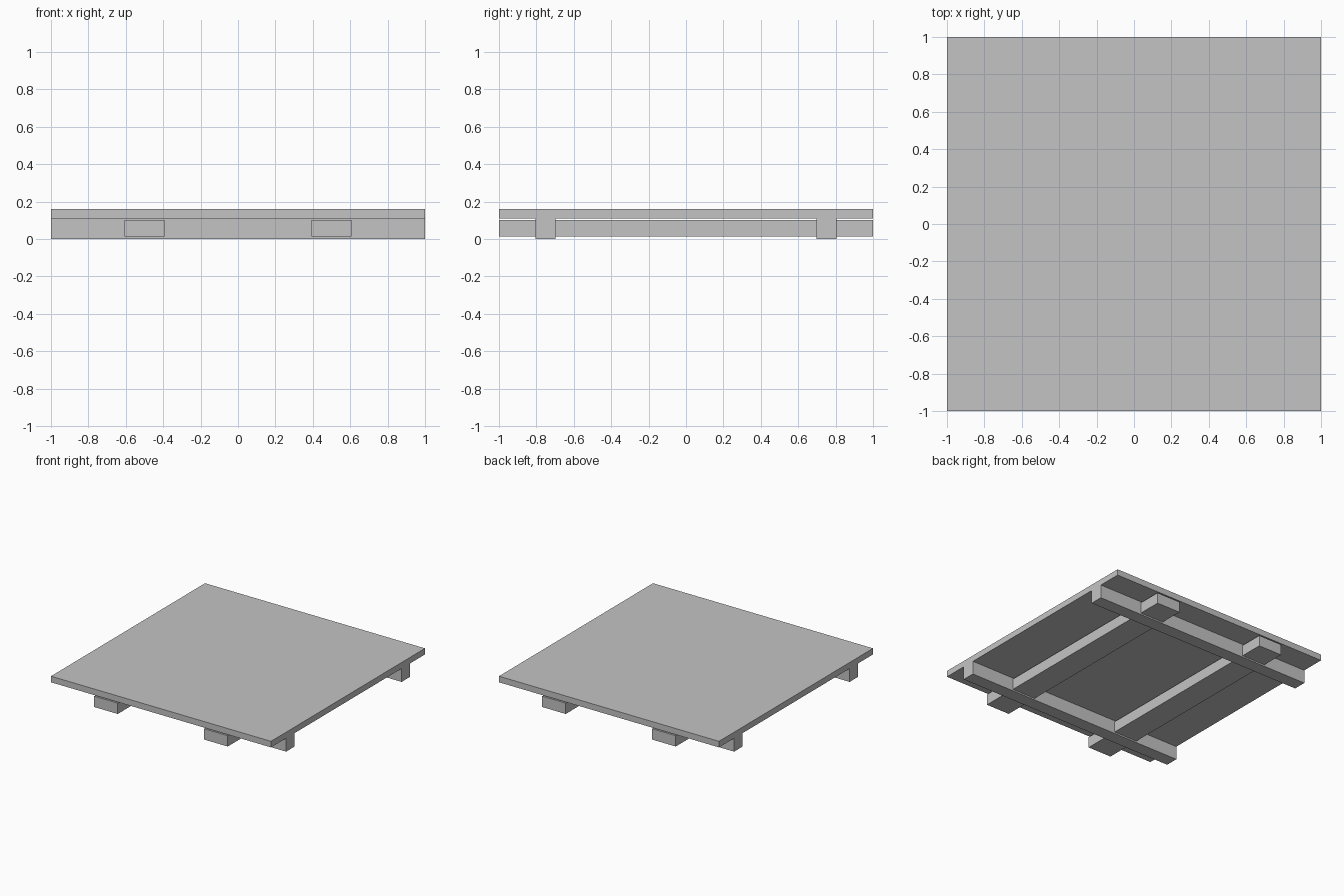
import bpy

cube = bpy.data.objects.get("Cube")
if cube:
    bpy.data.objects.remove(cube, do_unlink=True)

GREY = (0.55, 0.55, 0.55, 1)
grey = bpy.data.materials.new("light_grey")
grey.use_nodes = True
grey.diffuse_color = GREY
grey.node_tree.nodes["Principled BSDF"].inputs["Base Color"].default_value = GREY


def box(name, x, y, size_x, size_y, bottom, top):
    bpy.ops.mesh.primitive_cube_add(size=1, location=(x, y, (bottom + top) / 2))
    obj = bpy.context.object
    obj.name = name
    obj.scale = (size_x, size_y, top - bottom)
    bpy.ops.object.transform_apply(location=False, rotation=False, scale=True)
    obj.data.materials.append(grey)
    return obj


# Square deck
box("deck_panel", 0, 0, 2, 2, 0.11, 0.16)

# Narrow cross rails carrying the deck
for side, name in ((-1, "front_rail"), (1, "back_rail")):
    box(name, 0, side * 0.75, 2, 0.107, 0, 0.11)

# Wide beams running front to back, just clear of the deck
for side, name in ((-1, "right_beam"), (1, "left_beam")):
    box(name, side * 0.5, 0, 0.214, 2, 0.012, 0.101)
